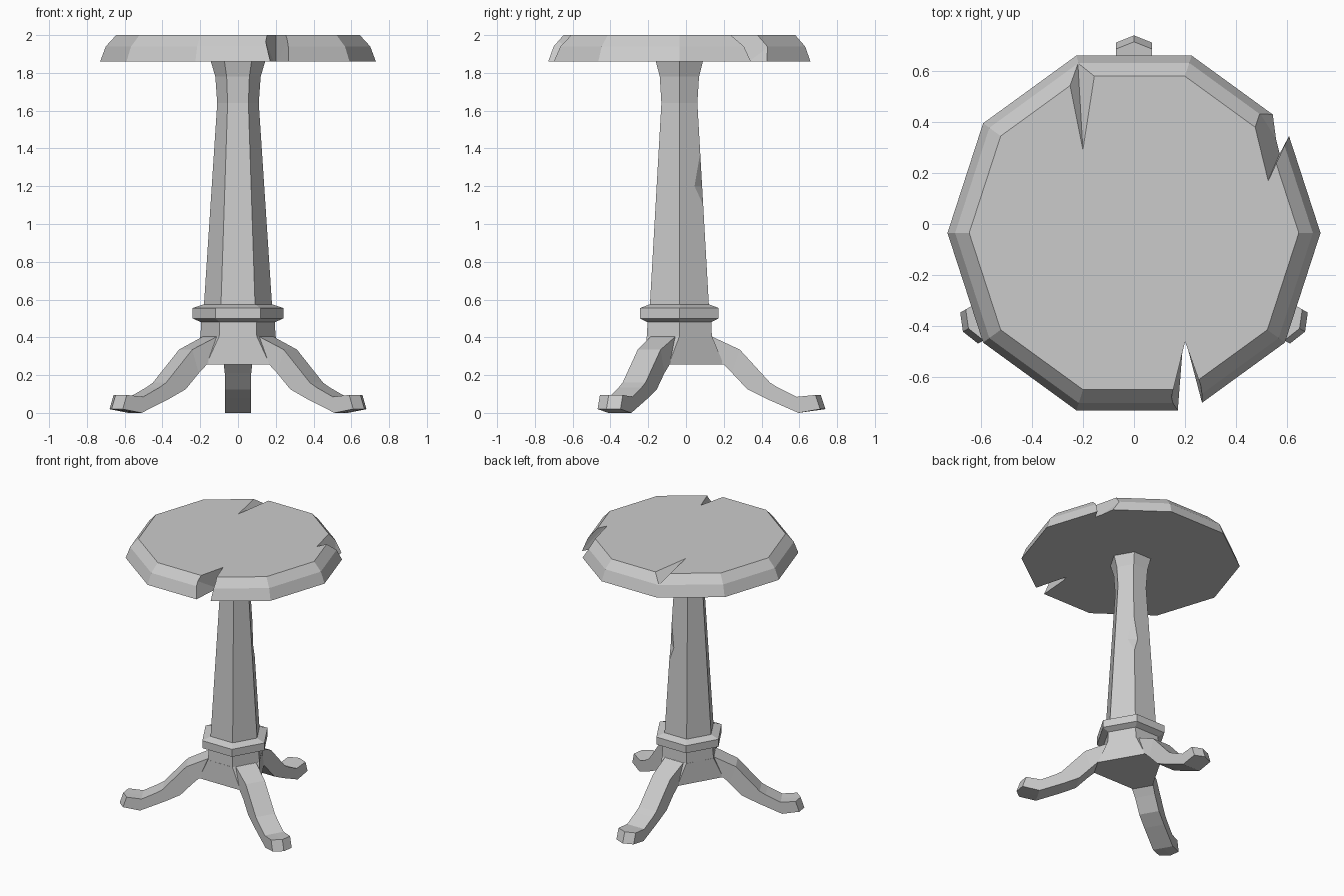
import bpy
import bmesh
from math import cos, sin, pi, radians
from mathutils import Vector, Matrix

if "Cube" in bpy.data.objects:
    bpy.data.objects.remove(bpy.data.objects["Cube"], do_unlink=True)

CENTRE = Vector((0, -0.035, 0))

grey = bpy.data.materials.new("plain_grey")
grey.use_nodes = True
grey.diffuse_color = (0.6, 0.6, 0.6, 1)
grey.node_tree.nodes["Principled BSDF"].inputs["Base Color"].default_value = (0.6, 0.6, 0.6, 1)


def finish(name, bm):
    """Clean a bmesh and turn it into a grey, flat-shaded object."""
    bmesh.ops.recalc_face_normals(bm, faces=bm.faces)
    mesh = bpy.data.meshes.new(name)
    bm.to_mesh(mesh)
    bm.free()
    mesh.materials.append(grey)
    obj = bpy.data.objects.new(name, mesh)
    bpy.context.collection.objects.link(obj)
    return obj


def bridge(bm, rings):
    """Skin a list of equal vertex rings and cap both ends."""
    n = len(rings[0])
    for a, b in zip(rings, rings[1:]):
        for i in range(n):
            j = (i + 1) % n
            bm.faces.new((a[i], a[j], b[j], b[i]))
    bm.faces.new(rings[0])
    bm.faces.new(rings[-1])


def turned(name, sides, profile):
    """Faceted solid from (radius, height) pairs."""
    bm = bmesh.new()
    rings = []
    for r, z in profile:
        angles = [2 * pi * i / sides for i in range(sides)]
        rings.append([bm.verts.new(CENTRE + Vector((r * cos(a), r * sin(a), z))) for a in angles])
    bridge(bm, rings)
    return finish(name, bm)


def hull(name, points):
    bm = bmesh.new()
    for p in points:
        bm.verts.new(p)
    bmesh.ops.convex_hull(bm, input=bm.verts)
    bmesh.ops.dissolve_limit(bm, angle_limit=radians(1), verts=bm.verts, edges=bm.edges)
    return finish(name, bm)


def carve(target, points):
    """Cut a convex chip out of the target."""
    cutter = hull("cutter", points)
    cutter.hide_render = True
    mod = target.modifiers.new("chip", 'BOOLEAN')
    mod.operation = 'DIFFERENCE'
    mod.solver = 'EXACT'
    mod.object = cutter
    with bpy.context.temp_override(object=target, active_object=target):
        bpy.ops.object.modifier_apply(modifier=mod.name)
    bpy.data.objects.remove(cutter, do_unlink=True)


# Ten-sided table top with a chamfered rim
TOP, UNDER = 2.0, 1.86
table_top = turned("table_top", 10, [(0.73, UNDER), (0.70, 1.94), (0.645, TOP)])


def split(apex, left, right):
    """Notch through the rim; each argument is (top xy, underside xy)."""
    points = []
    for t in (-0.2, 1.2):
        tip, l, r = (Vector(a).lerp(Vector(b), t) for a, b in (apex, left, right))
        for p in (tip, tip + (l - tip) * 1.8, tip + (r - tip) * 1.8):
            points.append((p.x, p.y, TOP + (UNDER - TOP) * t))
    carve(table_top, points)


# Front and side splits
split(((0.20, -0.46), (0.20, -0.46)),
      ((0.16, -0.65), (0.175, -0.725)),
      ((0.25, -0.61), (0.265, -0.70)))
split(((0.525, 0.17), (0.57, 0.275)),
      ((0.475, 0.385), (0.545, 0.435)),
      ((0.605, 0.345), (0.605, 0.345)))

# Shallow groove at the back that only reaches the chamfer
tip = Vector((-0.20, 0.29, TOP))
ridge = Vector((-0.22, 0.635, 1.94)) - tip
end = tip + ridge * 1.15
groove = [tip - ridge * 0.2, end]
for corner in ((-0.25, 0.54, TOP), (-0.155, 0.58, TOP)):
    side = tip + (Vector(corner) - tip) * 1.4
    groove.append(side + (side - end) * 0.5)
carve(table_top, groove)

# Six-sided column with neck, collar, tapered shaft and flared head
column = turned("column", 6, [
    (0.20, 0.38), (0.195, 0.48), (0.24, 0.50), (0.24, 0.555), (0.18, 0.575),
    (0.11, 1.64), (0.12, 1.78), (0.145, 1.865)])

# Chip on one edge of the shaft
upper, lower = Vector((0.064, 0.075, 1.38)), Vector((0.073, 0.091, 1.10))
side, back = Vector((0.093, 0.045, 1.2)), Vector((0.04, 0.085, 1.2))
middle = (side + back) / 2
carve(column, [side + (side - back) * 0.6, back + (back - side) * 0.6,
               upper + (upper - middle) * 0.3, lower + (lower - middle) * 0.3])

# Hub that joins the neck to the three legs
LEG_ANGLES = [radians(a) for a in (90, 210, 330)]
hub_points = []
for a in LEG_ANGLES:
    spin = Matrix.Rotation(a, 3, 'Z')
    for s in (-1, 1):
        hub_points.append(CENTRE + spin @ Vector((0.173, 0.1 * s, 0.405)))
        hub_points.append(CENTRE + spin @ Vector((0.235, 0.07 * s, 0.255)))
hull("hub", hub_points)

# Leg stations: top reach, top height, bottom reach, bottom height, half width, nose
LEG = [
    (0.14, 0.405, 0.14, 0.26, 0.085, 0),
    (0.17, 0.405, 0.235, 0.255, 0.075, 0),
    (0.32, 0.335, 0.28, 0.21, 0.07, 0),
    (0.48, 0.16, 0.36, 0.125, 0.07, 0),
    (0.52, 0.135, 0.46, 0.075, 0.07, 0),
    (0.62, 0.085, 0.63, 0.0, 0.07, 0),
    (0.72, 0.095, 0.745, 0.02, 0.07, 0.028),
]


def leg(name, angle):
    bm = bmesh.new()
    place = Matrix.Translation(CENTRE) @ Matrix.Rotation(angle, 4, 'Z')
    rings = []
    for top_r, top_z, low_r, low_z, w, nose in LEG:
        ring = [(top_r, -w, top_z), (top_r + nose, 0, top_z), (top_r, w, top_z),
                (low_r, w, low_z), (low_r + nose, 0, low_z), (low_r, -w, low_z)]
        rings.append([bm.verts.new(place @ Vector(p)) for p in ring])
    bridge(bm, rings)
    # Split the pointed toe into its two flat faces
    bmesh.ops.connect_verts(bm, verts=[rings[-1][1], rings[-1][4]])
    bmesh.ops.dissolve_limit(bm, angle_limit=radians(1), verts=bm.verts, edges=bm.edges)
    return finish(name, bm)


for name, angle in zip(("back_leg", "front_right_leg", "front_left_leg"), LEG_ANGLES):
    leg(name, angle)
